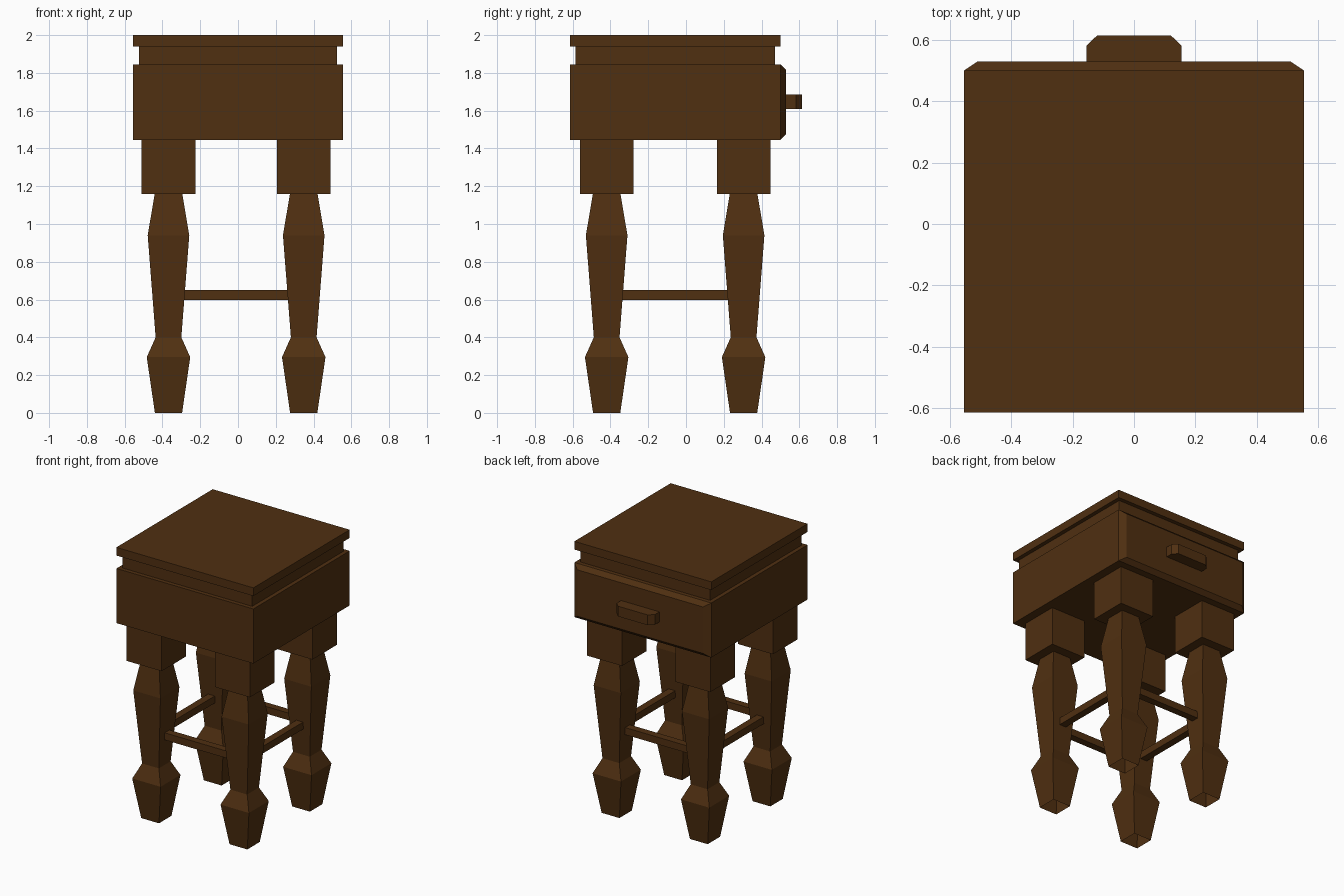
import bpy
import bmesh

default = bpy.data.objects.get("Cube")
if default:
    bpy.data.objects.remove(default, do_unlink=True)

wood = bpy.data.materials.new("dark brown wood")
wood.use_nodes = True
brown = (0.08, 0.029, 0.0055, 1)
wood.diffuse_color = brown
wood.node_tree.nodes["Principled BSDF"].inputs["Base Color"].default_value = brown


def loft(name, rings, cap_start=True, cap_end=True):
    """Join matching rings of points into a flat-faced skin."""
    bm = bmesh.new()
    loops = [[bm.verts.new(p) for p in ring] for ring in rings]
    n = len(loops[0])
    for a, b in zip(loops, loops[1:]):
        for i in range(n):
            j = (i + 1) % n
            bm.faces.new((a[i], a[j], b[j], b[i]))
    if cap_start:
        bm.faces.new(loops[0][::-1])
    if cap_end:
        bm.faces.new(loops[-1])
    bmesh.ops.recalc_face_normals(bm, faces=bm.faces)
    mesh = bpy.data.meshes.new(name)
    bm.to_mesh(mesh)
    bm.free()
    mesh.materials.append(wood)
    obj = bpy.data.objects.new(name, mesh)
    bpy.context.collection.objects.link(obj)
    return obj


def rect(x0, x1, y0, y1, z):
    return [(x0, y0, z), (x1, y0, z), (x1, y1, z), (x0, y1, z)]


def box(name, x0, x1, y0, y1, z0, z1):
    return loft(name, [rect(x0, x1, y0, y1, z) for z in (z0, z1)])


# Cabinet body, recessed neck and top slab
box("body", -0.555, 0.555, -0.615, 0.5, 1.445, 1.845)
box("neck", -0.525, 0.525, -0.585, 0.47, 1.845, 1.94)
box("top_slab", -0.555, 0.555, -0.615, 0.5, 1.94, 2.0)

# Chamfered drawer front
loft("drawer_front", [
    [(x, y, z) for x, z in ((-w, lo), (w, lo), (w, hi), (-w, hi))]
    for y, w, lo, hi in ((0.5, 0.555, 1.445, 1.845), (0.53, 0.51, 1.475, 1.815))])

# Handle with clipped outer corners
outline = [(-0.155, 0.53), (0.155, 0.53), (0.155, 0.582),
           (0.12, 0.615), (-0.12, 0.615), (-0.155, 0.582)]
loft("drawer_handle", [[(x, y, z) for x, y in outline] for z in (1.61, 1.685)])

# Square tapered legs under square blocks
leg_x = {"right": -0.368, "left": 0.348}
leg_y = {"front": -0.42, "back": 0.305}
profile = [(0, 0.072), (0.295, 0.115), (0.4, 0.068), (0.94, 0.11), (1.16, 0.073)]
for side, x in leg_x.items():
    for end, y in leg_y.items():
        box(f"{end}_{side}_leg_block", x - 0.142, x + 0.142,
            y - 0.142, y + 0.142, 1.16, 1.445)
        loft(f"{end}_{side}_leg",
             [rect(x - r, x + r, y - r, y + r, z) for z, r in profile],
             cap_start=False, cap_end=False)

# Thin stretchers between the legs
t = 0.027
for end, y in leg_y.items():
    box(f"{end}_stretcher", -0.287, 0.267, y - t, y + t, 0.598, 0.65)
for side, x in leg_x.items():
    box(f"{side}_stretcher", x - t, x + t, -0.339, 0.224, 0.598, 0.65)
